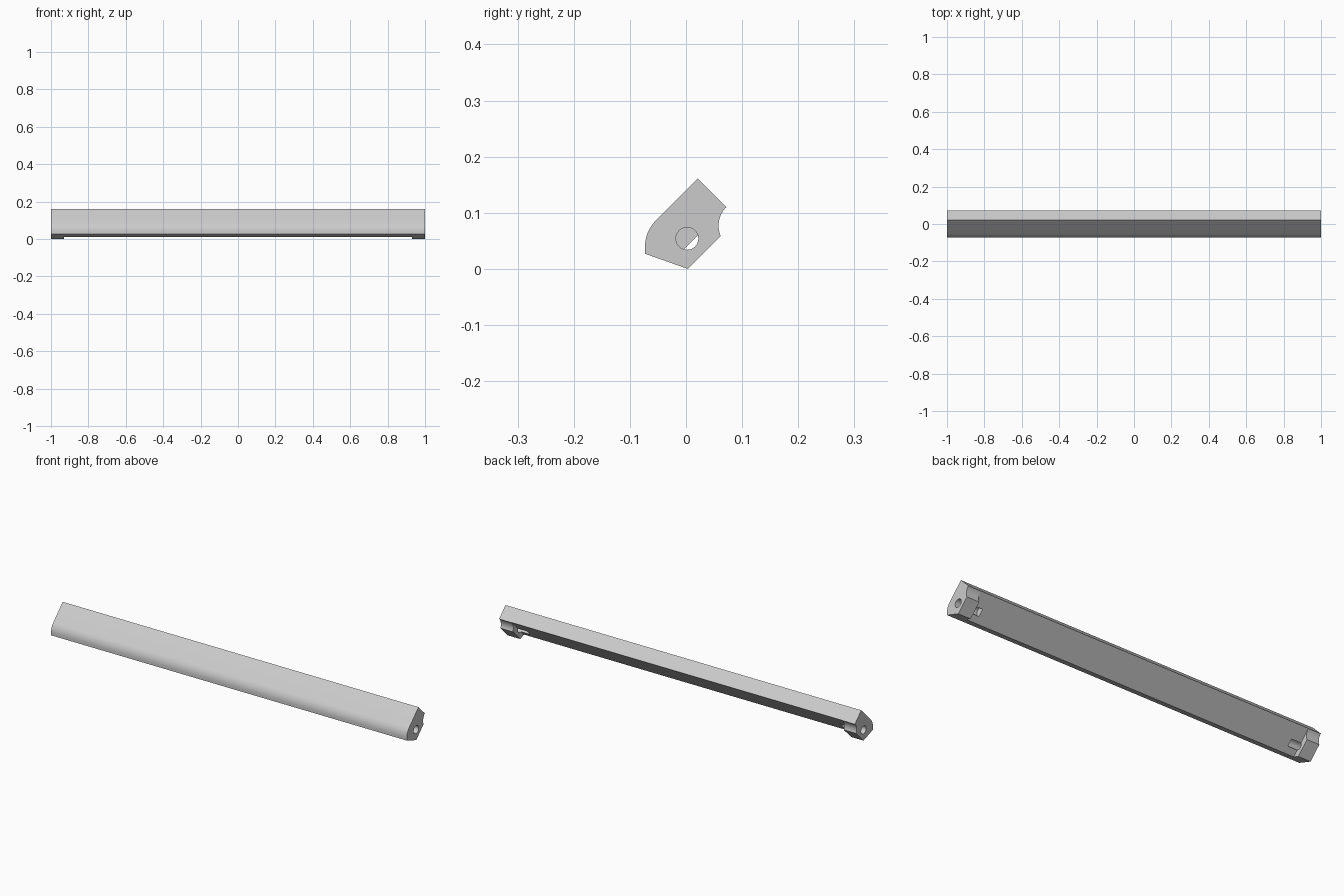
import bpy
import bmesh
import math

cube = bpy.data.objects.get("Cube")
if cube:
    bpy.data.objects.remove(cube, do_unlink=True)

grey = bpy.data.materials.new("light_grey")
grey.use_nodes = True
grey.diffuse_color = (0.6, 0.6, 0.6, 1)
grey.node_tree.nodes["Principled BSDF"].inputs["Base Color"].default_value = (0.6, 0.6, 0.6, 1)


def arc(cy, cz, radius, start, end, steps):
    """Points of an arc in the y-z plane, angles in degrees."""
    angles = [math.radians(start + (end - start) * i / steps) for i in range(steps + 1)]
    return [(cy + radius * math.cos(a), cz + radius * math.sin(a)) for a in angles]


def prism(name, outline, x0, x1):
    """Extrude a y-z outline along x."""
    bm = bmesh.new()
    face = bm.faces.new([bm.verts.new((x0, y, z)) for y, z in outline])
    moved = bmesh.ops.extrude_face_region(bm, geom=[face])["geom"]
    verts = [v for v in moved if isinstance(v, bmesh.types.BMVert)]
    bmesh.ops.translate(bm, verts=verts, vec=(x1 - x0, 0, 0))
    bmesh.ops.recalc_face_normals(bm, faces=bm.faces)
    mesh = bpy.data.meshes.new(name)
    bm.to_mesh(mesh)
    bm.free()
    mesh.materials.append(grey)
    obj = bpy.data.objects.new(name, mesh)
    bpy.context.collection.objects.link(obj)
    return obj


def cut(target, cutter):
    """Subtract the cutter from the target and discard it."""
    cutter.hide_render = True
    mod = target.modifiers.new("cut", "BOOLEAN")
    mod.operation = "DIFFERENCE"
    mod.solver = "EXACT"
    mod.object = cutter
    bpy.context.view_layer.objects.active = target
    bpy.ops.object.modifier_apply(modifier=mod.name)
    bpy.data.objects.remove(cutter, do_unlink=True)


# Full-length bar: rounded front shoulder, scooped back, pointed foot
outline = [(0.003, 0.0), (-0.073, 0.027)]
outline += arc(-0.008, 0.04, 0.065, 180, 135, 10)
outline += [(0.021, 0.161), (0.0725, 0.1095)]
outline += arc(0.105, 0.077, 0.047, 138, 203, 10)
bar = prism("rail_with_end_blocks", outline, -1, 1)

# Slanted underside between the end blocks
slope = 0.0385
cut(bar, prism("underside_cutter",
               [(-0.1, slope - 0.1), (0.15, slope + 0.15), (0.15, slope - 0.1)],
               -0.93, 0.93))

# Bolt holes through the blocks, ending as grooves in the underside
for side in (-1, 1):
    hole = arc(0.002, 0.054, 0.02, 0, 348.75, 31)
    cut(bar, prism("hole_cutter", hole, side * 0.877, side * 1.05))

bpy.ops.object.select_all(action="DESELECT")
bar.select_set(True)
bpy.context.view_layer.objects.active = bar
bpy.ops.object.shade_smooth_by_angle(angle=math.radians(25))
